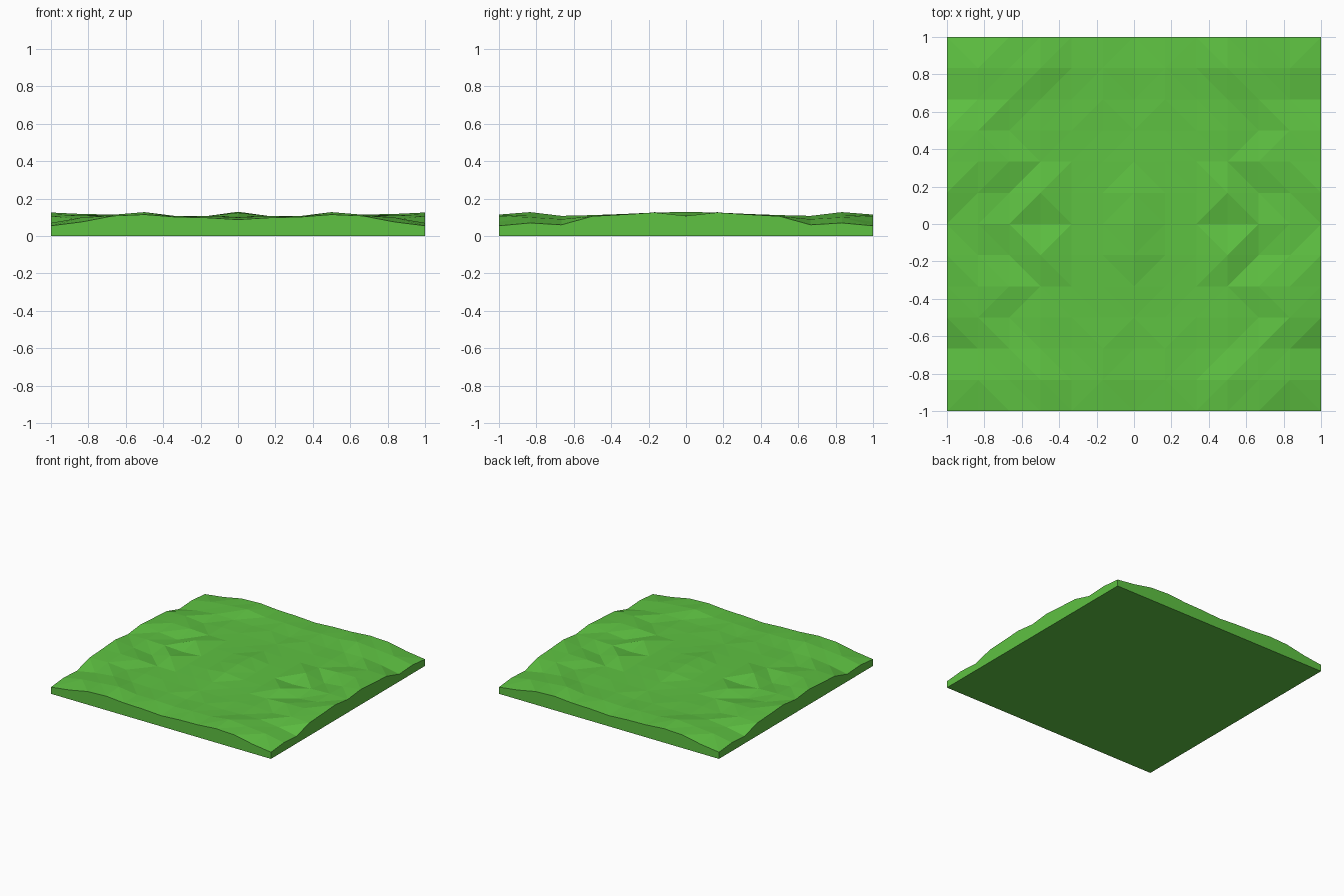
import bpy
import bmesh

if "Cube" in bpy.data.objects:
    bpy.data.objects.remove(bpy.data.objects["Cube"], do_unlink=True)

# One quarter of the ground, in thousandths: rows run from the middle outward
# in y, columns from the middle outward in x
QUARTER = [
    (130, 107, 105, 95, 105, 110, 108),
    (125, 107, 105, 128, 88, 105, 126),
    (108, 104, 104, 106, 115, 118, 115),
    (102, 102, 104, 108, 96, 112, 106),
    (95, 105, 100, 105, 108, 90, 60),
    (100, 107, 107, 128, 114, 100, 70),
    (88, 98, 102, 115, 108, 76, 55),
]
N = len(QUARTER) - 1

# Cells of the quarter whose crease runs outward from the middle
OUTWARD = {(2, 0), (3, 2), (4, 2), (0, 3), (0, 4), (1, 5), (5, 5)}

# Grass colour
grass = bpy.data.materials.new("grass_green")
grass.use_nodes = True
colour = (0.112, 0.54, 0.054, 1)
grass.diffuse_color = colour
shader = grass.node_tree.nodes["Principled BSDF"]
shader.inputs["Base Color"].default_value = colour
shader.inputs["Roughness"].default_value = 0.9

bm = bmesh.new()

# Rolling surface, mirrored about both axes
steps = range(-N, N + 1)
ground = {(i, j): bm.verts.new((i / N, j / N, QUARTER[abs(j)][abs(i)] / 1000))
          for i in steps for j in steps}

for sx in (-1, 1):
    for sy in (-1, 1):
        for i in range(N):
            for j in range(N):
                a, b, c, d = (ground[sx * p, sy * q] for p, q in
                              ((i, j), (i + 1, j), (i + 1, j + 1), (i, j + 1)))
                # the set names creases that do not follow the common direction
                if (i, j) in OUTWARD:
                    triangles = (a, b, c), (a, c, d)
                else:
                    triangles = (a, b, d), (b, c, d)
                for tri in triangles:
                    bm.faces.new(tri)

# Straight sides and flat underside
rim = [e for e in bm.edges if e.is_boundary]
skirt = bmesh.ops.extrude_edge_only(bm, edges=rim)["geom"]
for v in skirt:
    if isinstance(v, bmesh.types.BMVert):
        v.co.z = 0
bmesh.ops.edgeloop_fill(bm, edges=[e for e in bm.edges if e.is_boundary])
bmesh.ops.recalc_face_normals(bm, faces=bm.faces)

mesh = bpy.data.meshes.new("ground_tile")
bm.to_mesh(mesh)
bm.free()
mesh.materials.append(grass)
tile = bpy.data.objects.new("ground_tile", mesh)
bpy.context.collection.objects.link(tile)
